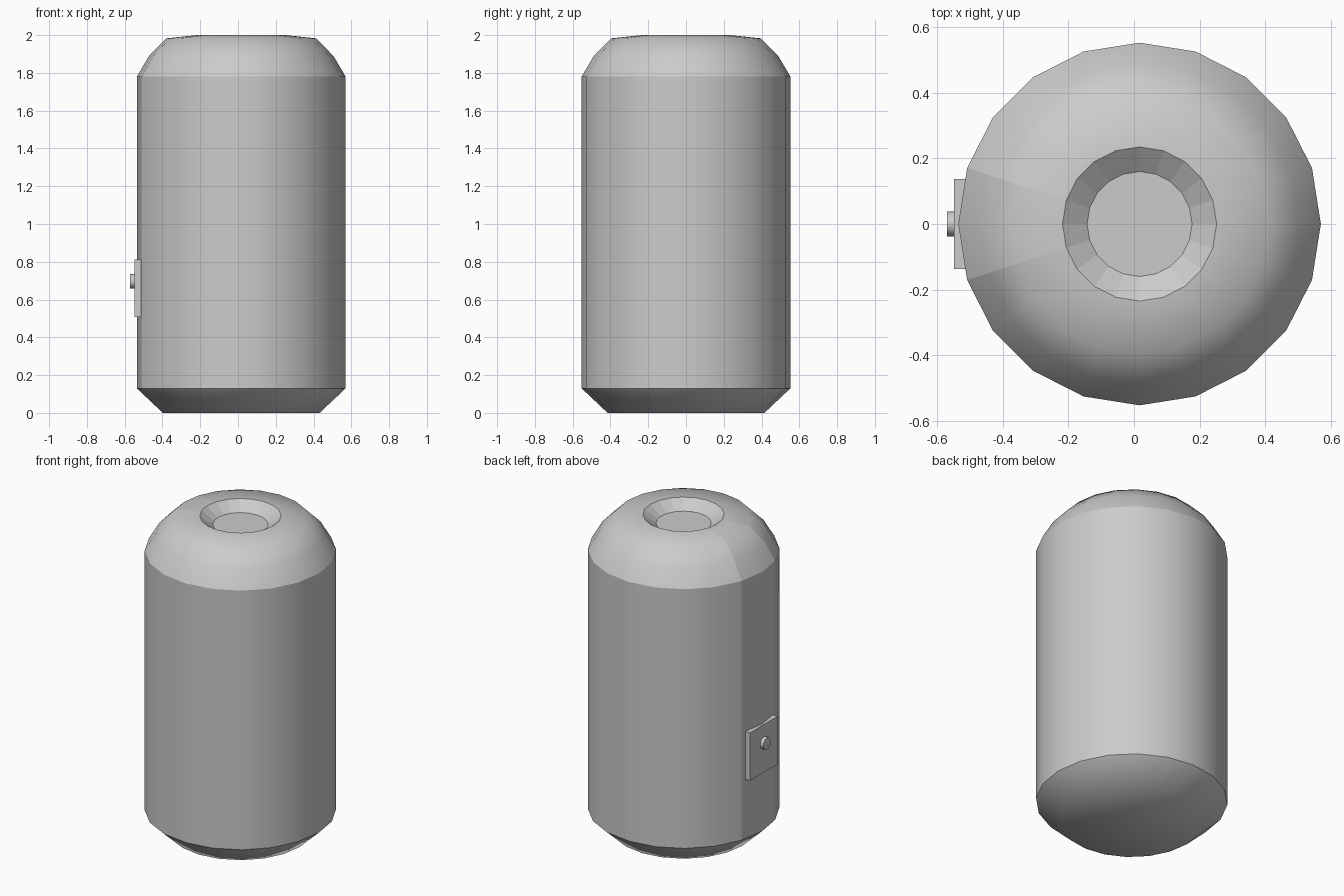
import bpy, bmesh, math
from mathutils import Matrix

if "Cube" in bpy.data.objects:
    bpy.data.objects.remove(bpy.data.objects["Cube"])

CX, N = 0.017, 20
# (radius, height) from base to the dimple floor
PROFILE = [(0.415, 0), (0.553, 0.13), (0.553, 1.78), (0.488, 1.89),
           (0.395, 1.983), (0.235, 2.0), (0.16, 1.945)]
SHARP_RINGS = {1, 2, 5, 6}
SHARP_COLUMNS = {N // 2 - 1, N // 2 + 1}   # borders of the rear panel at -x


def finish(bm, name):
    bmesh.ops.recalc_face_normals(bm, faces=bm.faces)
    mesh = bpy.data.meshes.new(name)
    bm.to_mesh(mesh)
    bm.free()
    obj = bpy.data.objects.new(name, mesh)
    bpy.context.collection.objects.link(obj)
    return obj


# Canister body: lathed profile with end caps
bm = bmesh.new()
rings = [[bm.verts.new((CX + r * math.cos(i * math.tau / N),
                        r * math.sin(i * math.tau / N), z)) for i in range(N)]
         for r, z in PROFILE]
for k in range(len(rings) - 1):
    a, b = rings[k], rings[k + 1]
    for i in range(N):
        j = (i + 1) % N
        f = bm.faces.new((a[i], a[j], b[j], b[i]))
        f.smooth = k < 5            # dimple wall stays faceted
for ring in (rings[0], rings[-1]):
    bm.faces.new(ring).smooth = ring is rings[0]
for k, ring in enumerate(rings):
    for i in range(N):
        if k in SHARP_RINGS:
            bm.edges.get((ring[i], ring[(i + 1) % N])).smooth = False
        if i in SHARP_COLUMNS and k < 5:
            bm.edges.get((ring[i], rings[k + 1][i])).smooth = False
finish(bm, "canister_body")

# Flat plate on the -x side
bm = bmesh.new()
bmesh.ops.create_cube(bm, size=1, matrix=Matrix.Translation((-0.531, 0, 0.66))
                      @ Matrix.Diagonal((0.036, 0.276, 0.305, 1)))
finish(bm, "control_plate")

# Round button on the plate
bm = bmesh.new()
bmesh.ops.create_cone(bm, cap_ends=True, segments=12, radius1=0.038, radius2=0.038,
                      depth=0.03, matrix=Matrix.Translation((-0.556, 0, 0.697))
                      @ Matrix.Rotation(math.pi / 2, 4, 'Y'))
for f in bm.faces:
    f.smooth = len(f.verts) == 4
for e in bm.edges:
    e.smooth = all(f.smooth for f in e.link_faces)
finish(bm, "button")
